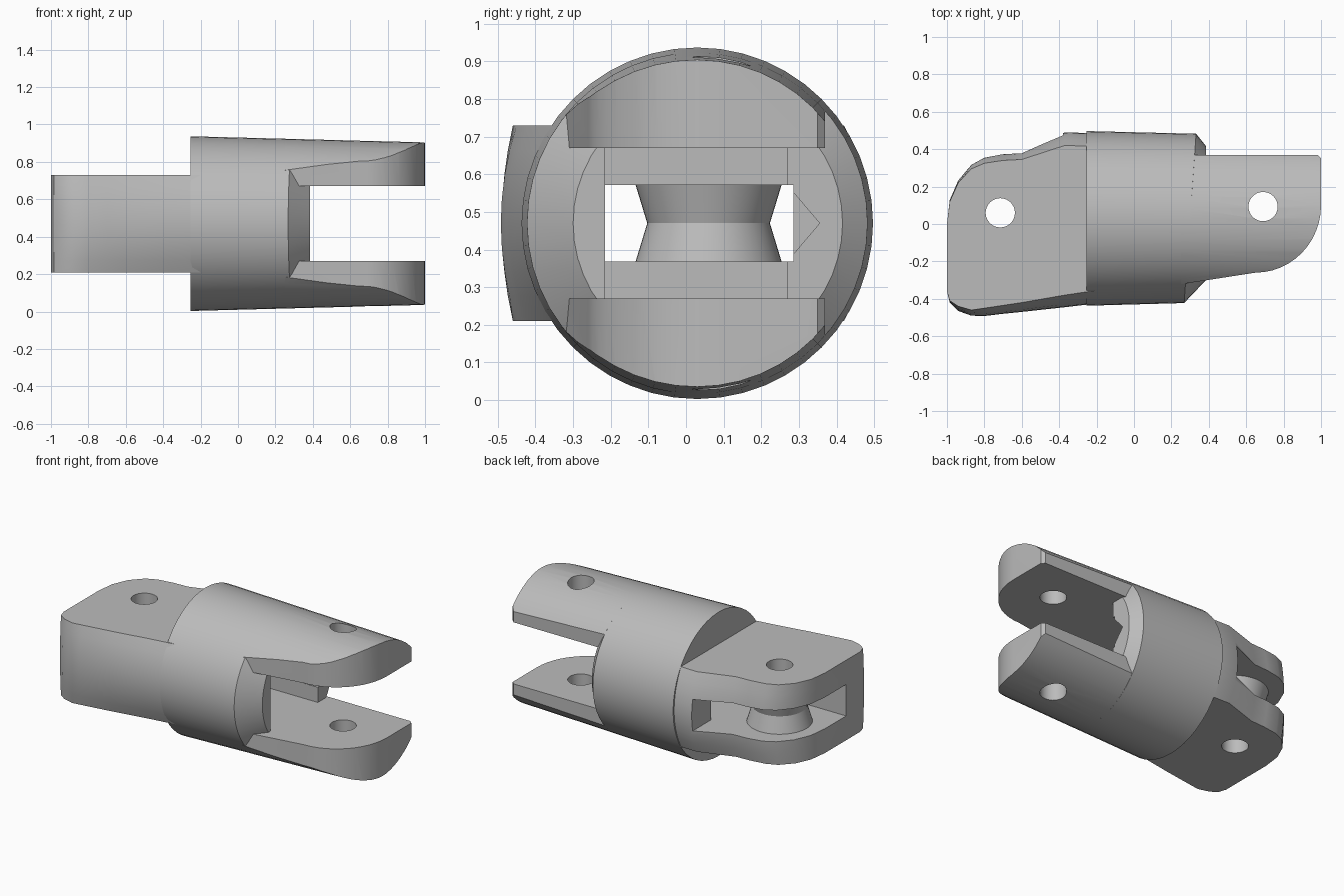
import bpy, bmesh, math
from mathutils import Vector

old = bpy.data.objects.get("Cube")
if old:
    bpy.data.objects.remove(old, do_unlink=True)

MID = 0.47      # height of the long axis
AXIS_Y = 0.03
SIDES = 48

grey = bpy.data.materials.new("light_grey")
grey.use_nodes = True
grey.diffuse_color = (0.5, 0.5, 0.5, 1)
grey.node_tree.nodes["Principled BSDF"].inputs["Base Color"].default_value = (0.5, 0.5, 0.5, 1)


def loft(name, rings):
    """Closed solid through rings of equal point count."""
    bm = bmesh.new()
    loops = [[bm.verts.new(p) for p in ring] for ring in rings]
    n = len(loops[0])
    for a, b in zip(loops, loops[1:]):
        for i in range(n):
            j = (i + 1) % n
            bm.faces.new((a[i], a[j], b[j], b[i]))
    bm.faces.new(loops[0][::-1])
    bm.faces.new(loops[-1])
    bmesh.ops.recalc_face_normals(bm, faces=bm.faces)
    mesh = bpy.data.meshes.new(name)
    bm.to_mesh(mesh)
    bm.free()
    mesh.materials.append(grey)
    obj = bpy.data.objects.new(name, mesh)
    bpy.context.collection.objects.link(obj)
    return obj


def x_ring(x, radius, cy=AXIS_Y, tilt=0.0):
    angles = [2 * math.pi * i / SIDES for i in range(SIDES)]
    return [(x + tilt * math.cos(a), cy + radius * math.cos(a), MID + radius * math.sin(a))
            for a in angles]


def z_lathe(name, x, y, profile):
    angles = [2 * math.pi * i / SIDES for i in range(SIDES)]
    return loft(name, [[(x + r * math.cos(a), y + r * math.sin(a), z) for a in angles]
                       for r, z in profile])


def prism(name, points, z0, z1):
    return loft(name, [[(x, y, z) for x, y in points] for z in (z0, z1)])


def box(name, x0, x1, y0, y1, half):
    return prism(name, [(x0, y0), (x1, y0), (x1, y1), (x0, y1)], MID - half, MID + half)


def combine(obj, cutter, operation="DIFFERENCE"):
    mod = obj.modifiers.new("cut", "BOOLEAN")
    mod.operation, mod.solver, mod.object = operation, "EXACT", cutter
    graph = bpy.context.evaluated_depsgraph_get()
    mesh = bpy.data.meshes.new_from_object(obj.evaluated_get(graph))
    obj.modifiers.clear()
    obj.data = mesh


def taper(x):
    return 0.467 - 0.026 * (x + 0.255)


# Tapered round body with a slanted chamfer at its fork end
body = loft("body", [x_ring(-0.255, taper(-0.255)),
                     x_ring(0.3, taper(0.3), tilt=0.032),
                     x_ring(0.385, 0.358, 0.058)])

# Fork prongs: the round body trimmed to a side profile
arc = [(0.65 + 0.35 * math.sin(a), 0.1 - 0.36 * math.cos(a))
       for a in [math.pi / 2 * i / 12 for i in range(13)]]
outline = [(0.25, -0.322)] + arc + [(1.0, 0.35), (0.98, 0.37), (0.25, 0.37)]
prongs = loft("fork_prongs", [x_ring(0.25, taper(0.25)), x_ring(1.0, taper(1.0))])
trim = prism("prong_trim", outline, -0.2, 1.2)
combine(prongs, trim, "INTERSECT")
gap = box("fork_gap", 0.1, 1.2, -0.8, 0.8, 0.2)
combine(prongs, gap)

# Tongue: stations of x, front edge, front middle, back edge, back middle
stations = [(-1, -.36, -.36, 0, 0), (-.985, -.41, -.42, .12, .13),
            (-.94, -.44, -.465, .22, .235), (-.87, -.46, -.49, .295, .32),
            (-.8, -.45, -.492, .325, .36), (-.7, -.435, -.48, .34, .38),
            (-.6, -.42, -.47, .345, .385), (-.37, -.38, -.445, .42, .49),
            (-.2, -.355, -.425, .415, .485)]
steps = [i / 4 for i in range(-4, 5)]
rings = []
for x, fe, fm, be, bmid in stations:
    front = [(x, fe + (fm - fe) * (1 - t * t), MID + 0.26 * t) for t in steps]
    back = [(x, be + (bmid - be) * (1 - t * t), MID + 0.26 * t) for t in reversed(steps)]
    rings.append(front + back)
tongue = loft("tongue", rings)

# Waisted spool around the tongue pivot
spool = z_lathe("pivot_spool", -0.715, 0.06,
                [(0.195, MID - 0.105), (0.163, MID), (0.195, MID + 0.105)])

# Cord slot, through passage, deep recess and pivot holes
slot = box("slot", -1.2, -0.38, -0.215, 0.8, 0.102)
passage = box("passage", -0.5, 0.6, -0.215, 0.285, 0.102)
section = [(-0.215, -0.2), (0.27, -0.2), (0.27, -0.1), (0.355, 0), (0.27, 0.1),
           (0.27, 0.2), (-0.215, 0.2)]
recess = loft("recess", [[(x, y, MID + z) for y, z in section] for x in (0.02, 0.6)])
tongue_hole = z_lathe("tongue_hole", -0.715, 0.06, [(0.078, -0.5), (0.078, 1.5)])
fork_hole = z_lathe("fork_hole", 0.69, 0.093, [(0.078, -0.5), (0.078, 1.5)])

for target, cutters in ((tongue, (slot, passage, tongue_hole)),
                        (spool, (tongue_hole,)),
                        (body, (passage, recess)),
                        (prongs, (fork_hole,))):
    for cutter in cutters:
        combine(target, cutter)

for helper in (trim, gap, slot, passage, recess, tongue_hole, fork_hole):
    bpy.data.objects.remove(helper, do_unlink=True)

# Smooth the round surfaces and keep the edges crisp
bpy.ops.object.select_all(action="DESELECT")
for obj in (body, prongs, tongue, spool):
    obj.select_set(True)
bpy.context.view_layer.objects.active = body
bpy.ops.object.shade_smooth_by_angle(angle=math.radians(28))
